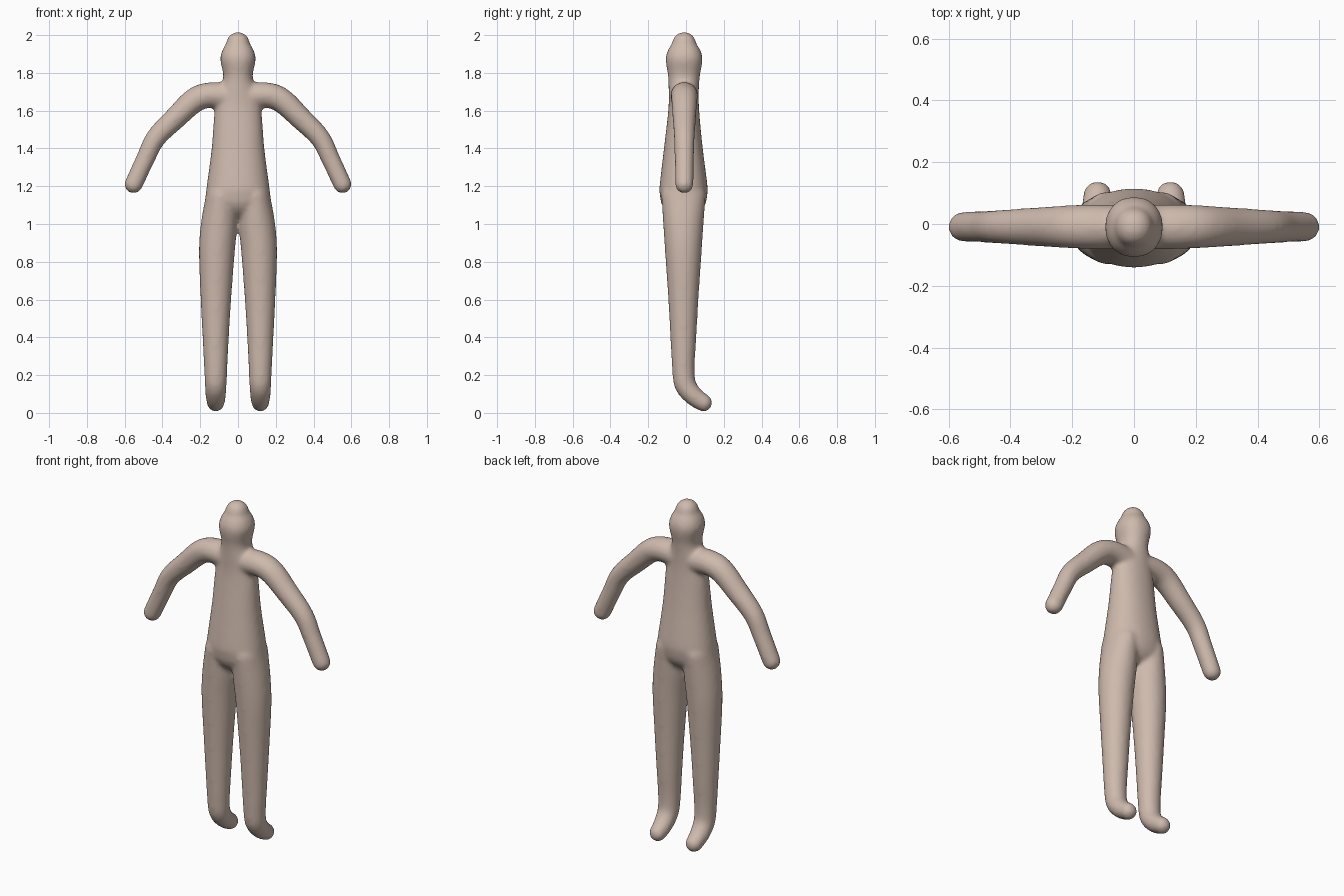
import bpy, bmesh, math
from mathutils import Vector

if "Cube" in bpy.data.objects:
    bpy.data.objects.remove(bpy.data.objects["Cube"])

SIDES = 32


def catmull(a, b, c, d, t):
    return 0.5 * (2 * b + (c - a) * t + (2 * a - 5 * b + 4 * c - d) * t * t
                  + (3 * b - a - 3 * c + d) * t ** 3)


def resample(keys, steps=6):
    """Smooth a list of (x, y, z, side radius, depth radius) keys."""
    k = [Vector(p) for p in keys]
    k = [2 * k[0] - k[1]] + k + [2 * k[-1] - k[-2]]
    out = [catmull(*k[i:i + 4], s / steps) for i in range(len(k) - 3) for s in range(steps)]
    return out + [k[-2]]


def limb(bm, keys, side, power=1.0):
    """Loft a closed round-ended tube along the keys."""
    side = Vector(side)
    pts = resample(keys)
    rows = []  # centre, tangent, side radius, depth radius
    for i, p in enumerate(pts):
        t = (pts[min(i + 1, len(pts) - 1)].to_3d() - pts[max(i - 1, 0)].to_3d()).normalized()
        rows.append((p.to_3d(), t, p[3], p[4]))

    def cap(row, sign):
        c, t, a, b = row
        h = min(a, b)
        angles = [math.radians(d) for d in (15, 30, 45, 60, 75, 87)]
        return [(c + t * sign * h * math.sin(g), t, a * math.cos(g), b * math.cos(g))
                for g in angles]

    rows = cap(rows[0], -1)[::-1] + rows + cap(rows[-1], 1)
    rings = []
    for c, t, a, b in rows:
        n = t.cross(side).normalized()
        ring = []
        for j in range(SIDES):
            u, v = math.cos(2 * math.pi * j / SIDES), math.sin(2 * math.pi * j / SIDES)
            u, v = (math.copysign(abs(w) ** power, w) for w in (u, v))
            ring.append(bm.verts.new(c + side * a * u + n * b * v))
        rings.append(ring)
    for r, q in zip(rings, rings[1:]):
        for j in range(SIDES):
            k = (j + 1) % SIDES
            bm.faces.new((r[j], r[k], q[k], q[j]))
    bm.faces.new(rings[0][::-1])
    bm.faces.new(rings[-1])


bm = bmesh.new()

# Torso, neck and head
limb(bm, [(0, -.013, 1.15, .172, .125), (0, -.013, 1.2, .166, .127),
          (0, -.014, 1.4, .14, .103), (0, -.012, 1.6, .124, .082),
          (0, -.012, 1.7, .1, .08), (0, -.011, 1.78, .078, .084),
          (0, -.01, 1.87, .094, .098), (0, -.01, 1.92, .083, .086),
          (0, -.01, 1.955, .062, .064)], (1, 0, 0), 0.92)

for s in (-1, 1):
    # Arm
    limb(bm, [(s * .05, -.01, 1.675, .072, .072), (s * .15, -.009, 1.682, .072, .068),
              (s * .23, -.009, 1.655, .069, .066), (s * .33, -.009, 1.562, .062, .06),
              (s * .435, -.009, 1.455, .055, .054), (s * .49, -.009, 1.345, .051, .05),
              (s * .553, -.009, 1.21, .049, .049)], (0, 1, 0))
    # Leg and foot
    limb(bm, [(s * .088, -.013, 1.15, .083, .118), (s * .1, -.014, 1.0, .097, .107),
              (s * .112, -.014, .85, .095, .097), (s * .117, -.014, .6, .081, .08),
              (s * .118, -.014, .4, .07, .069), (s * .118, -.014, .24, .062, .06),
              (s * .118, -.004, .15, .058, .058), (s * .118, .04, .09, .054, .052),
              (s * .118, .093, .053, .047, .047)], (1, 0, 0))

bmesh.ops.recalc_face_normals(bm, faces=bm.faces)
mesh = bpy.data.meshes.new("body")
bm.to_mesh(mesh)
bm.free()
body = bpy.data.objects.new("body", mesh)
bpy.context.collection.objects.link(body)

# Skin colour
skin = bpy.data.materials.new("pale skin")
skin.diffuse_color = (0.62, 0.49, 0.42, 1)
skin.use_nodes = True
skin.node_tree.nodes["Principled BSDF"].inputs["Base Color"].default_value = skin.diffuse_color
mesh.materials.append(skin)

# Fuse the limbs into one soft skin
fuse = body.modifiers.new("fuse", 'REMESH')
fuse.mode = 'VOXEL'
fuse.voxel_size = 0.01
fuse.use_smooth_shade = True
soft = body.modifiers.new("soften", 'SMOOTH')
soft.factor = 0.5
soft.iterations = 15
